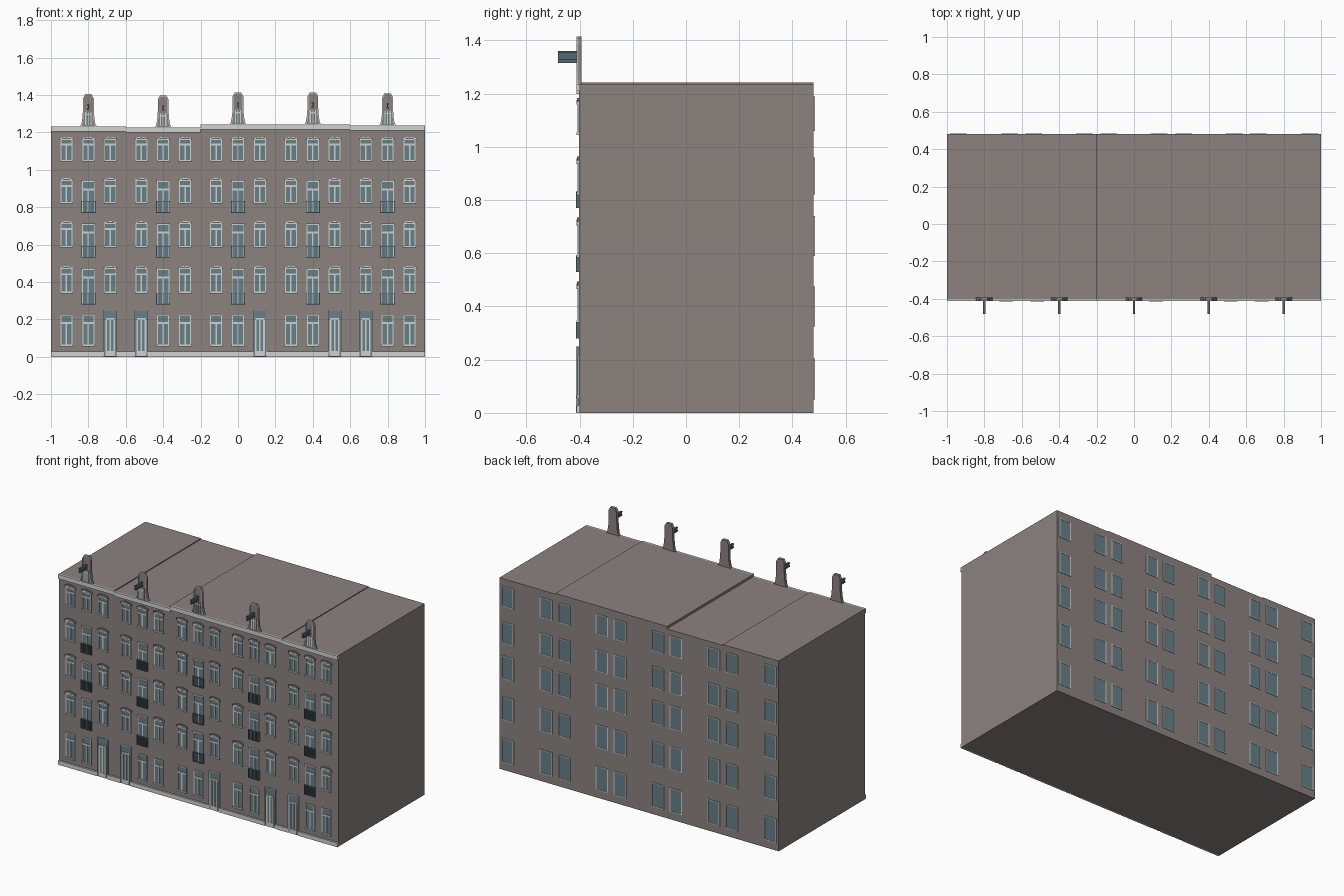
import bpy, bmesh, math

if "Cube" in bpy.data.objects:
    bpy.data.objects.remove(bpy.data.objects["Cube"])

FRONT, BACK = -0.402, 0.48


def material(name, r, g, b):
    m = bpy.data.materials.new(name)
    m.diffuse_color = (r, g, b, 1)
    m.use_nodes = True
    m.node_tree.nodes["Principled BSDF"].inputs["Base Color"].default_value = m.diffuse_color
    return m


BRICK = material("brick", 0.265, 0.225, 0.213)
TRIM = material("pale_trim", 0.62, 0.65, 0.62)
GLASS = material("glass", 0.135, 0.215, 0.25)
METAL = material("dark_metal", 0.09, 0.14, 0.165)

parts = {}


def part(name, mat):
    """Mesh under construction for one named part."""
    if name not in parts:
        parts[name] = (bmesh.new(), mat)
    return parts[name][0]


def prism(bm, pts, y0, y1):
    """Extrude an xz outline between two depths."""
    a = [bm.verts.new((x, y0, z)) for x, z in pts]
    b = [bm.verts.new((x, y1, z)) for x, z in pts]
    bm.faces.new(a)
    bm.faces.new(b[::-1])
    for i in range(len(pts)):
        j = (i + 1) % len(pts)
        bm.faces.new((a[i], b[i], b[j], a[j]))


def box(bm, x0, x1, z0, z1, y0, y1):
    prism(bm, [(x0, z0), (x1, z0), (x1, z1), (x0, z1)], y0, y1)


def arch(bm, x, z, w, rise, thick, depth):
    """Curved lintel centred on x with its ends at z."""
    n = 6
    t = [-1 + 2 * i / n for i in range(n + 1)]
    for s, e in zip(t, t[1:]):
        zs, ze = z + rise * (1 - s * s), z + rise * (1 - e * e)
        prism(bm, [(x + s * w, zs), (x + e * w, ze), (x + e * w, ze + thick),
                   (x + s * w, zs + thick)], FRONT - depth, FRONT)


def frame(bm, x, z0, z1, w, t, depth, transom=None):
    """Outer frame, centre mullion and transom of an opening."""
    y = FRONT - depth
    for s in (-1, 1):
        xc = x + s * (w - t / 2)
        box(bm, xc - t / 2, xc + t / 2, z0, z1, y, FRONT)
    box(bm, x - w + t, x + w - t, z1 - t, z1, y, FRONT)
    if transom:
        box(bm, x - w + t, x + w - t, transom - 0.005, transom + 0.005, y, FRONT)
        box(bm, x - 0.004, x + 0.004, z0, transom - 0.005, y, FRONT)


def window(x, z0, z1, lintel):
    w = 0.032
    box(part("front_window_glass", GLASS), x - w, x + w, z0, z1, FRONT - 0.003, FRONT)
    f = part("front_window_frames", TRIM)
    frame(f, x, z0, z1, w, 0.005, 0.006, z0 + (z1 - z0) * 0.74)
    box(f, x - w - 0.002, x + w + 0.002, z0 - 0.006, z0 + 0.003, FRONT - 0.010, FRONT)
    if lintel:
        arch(part("window_lintels", TRIM), x, z1 - 0.006, w + 0.005, 0.010, 0.007, 0.010)
        arch(part("brick_arches", BRICK), x, z1 + 0.001, w + 0.007, 0.010, 0.008, 0.008)


def balcony_door(x, z0, z1):
    w = 0.033
    box(part("balcony_door_glass", GLASS), x - w, x + w, z0, z1, FRONT - 0.003, FRONT)
    frame(part("balcony_door_frames", TRIM), x, z0, z1, w, 0.004, 0.005, z1 - 0.045)
    box(part("balcony_door_frames", TRIM), x - w - 0.003, x + w + 0.003,
        z1 - 0.004, z1 + 0.005, FRONT - 0.010, FRONT)
    # railing of thin bars between two rails
    r = part("balcony_railings", METAL)
    for z in (z0, z0 + 0.058):
        box(r, x - 0.037, x + 0.037, z, z + 0.004, FRONT - 0.011, FRONT - 0.005)
    for i in range(11):
        xb = x - 0.0355 + i * 0.0071
        box(r, xb - 0.0012, xb + 0.0012, z0 + 0.004, z0 + 0.058, FRONT - 0.010, FRONT - 0.007)
    for s in (-1, 1):
        xc = x + s * 0.036
        box(r, xc - 0.0015, xc + 0.0015, z0, z0 + 0.062, FRONT - 0.011, FRONT)


def entrance(x):
    w, top = 0.037, 0.25
    box(part("entrance_glass", GLASS), x - w, x + w, 0.002, top, FRONT - 0.008, FRONT)
    f = part("entrance_frames", TRIM)
    frame(f, x, 0.002, top, w, 0.004, 0.012)
    # pale panelled leaf with narrow glazing
    box(f, x - 0.024, x + 0.024, 0.198, 0.207, FRONT - 0.011, FRONT)
    for xc in (-0.022, 0, 0.022):
        box(f, x + xc - 0.0045, x + xc + 0.0045, 0.012, 0.198, FRONT - 0.011, FRONT)
    box(f, x - 0.026, x + 0.026, 0.002, 0.03, FRONT - 0.011, FRONT)


def gable(x, h):
    side = [(0.044, 0), (0.037, 0.015), (0.032, 0.045), (0.029, 0.085),
            (0.029, 0.150), (0.017, 0.172)]
    outline = [(x + a, h + b) for a, b in side] + [(x - a, h + b) for a, b in side[::-1]]
    prism(part("hoist_gables", BRICK), outline, -0.408, -0.392)
    # pale edging following both sides and the cap
    e = part("gable_edging", TRIM)
    for (x0, z0), (x1, z1) in zip(outline, outline[1:]):
        k = 0.82
        prism(e, [(x0, z0), (x1, z1), (x + (x1 - x) * k, z1 - 0.005 * (z1 > h + 0.16)),
                  (x + (x0 - x) * k, z0 - 0.005 * (z0 > h + 0.16))], -0.412, -0.408)
    box(part("gable_windows", GLASS), x - 0.014, x + 0.014, h + 0.008, h + 0.078, -0.410, -0.408)
    for xc in (-0.014, 0, 0.014):
        box(e, x + xc - 0.003, x + xc + 0.003, h + 0.008, h + 0.078, -0.412, -0.408)
    box(e, x - 0.017, x + 0.017, h + 0.060, h + 0.067, -0.412, -0.408)
    # hoist beam
    b = part("hoist_beams", METAL)
    box(b, x - 0.006, x + 0.006, h + 0.090, h + 0.097, -0.482, -0.408)
    box(b, x - 0.003, x + 0.003, h + 0.097, h + 0.111, -0.482, -0.408)
    box(b, x - 0.006, x + 0.006, h + 0.111, h + 0.118, -0.482, -0.408)


# Stepped shell of the five joined houses
heights = [1.232, 1.226, 1.242, 1.242, 1.237]
profile = [(-1, 0), (1, 0), (1, heights[4]), (0.6, heights[4]), (0.6, heights[3]),
           (-0.2, heights[2]), (-0.2, heights[1]), (-0.6, heights[1]),
           (-0.6, heights[0]), (-1, heights[0])]
prism(part("walls_and_roof", BRICK), profile, FRONT, BACK)

# Front floors: sill and head of normal windows, foot of the balcony door
floors = [(0.345, 0.475, 0.28), (0.59, 0.715, 0.53), (0.825, 0.945, 0.77)]
door_side = [1, -1, 1, 1, -1]
for i, h in enumerate(heights):
    cx = -0.8 + 0.4 * i
    box(part("cornice", TRIM), cx - 0.2, cx + 0.2, h - 0.028, h, -0.412, FRONT)
    gable(cx, h)
    for s in (-1, 0, 1):
        x = cx + s * 0.117
        window(x, 1.05, 1.165, True)
        for z0, z1, foot in floors:
            if s:
                window(x, z0, z1, True)
            else:
                balcony_door(x, foot, z1 - 0.006)
        if s == door_side[i]:
            entrance(x)
        else:
            window(x, 0.062, 0.222, False)

# Plinth strips between the entrances
edges = [-1]
for i, s in enumerate(door_side):
    d = -0.8 + 0.4 * i + s * 0.117
    edges += [d - 0.037, d + 0.037]
edges.append(1)
for x0, x1 in zip(edges[::2], edges[1::2]):
    box(part("plinth", TRIM), x0, x1, 0, 0.027, -0.412, FRONT)

# Rear windows
for xr in (0.135, 0.265, 0.535, 0.665, 0.94):
    for x in (-xr, xr):
        for z0, z1 in ((0.05, 0.205), (0.325, 0.475), (0.59, 0.74), (0.82, 0.96), (1.06, 1.19)):
            box(part("rear_window_glass", GLASS), x - 0.042, x + 0.042, z0, z1, BACK, BACK + 0.002)
            f = part("rear_window_frames", TRIM)
            for s in (-1, 1):
                xc = x + s * 0.041
                box(f, xc - 0.003, xc + 0.003, z0, z1, BACK, BACK + 0.004)
            for z in (z0, z1 - 0.005):
                box(f, x - 0.038, x + 0.038, z, z + 0.005, BACK, BACK + 0.004)

# Turn every collected part into an object
for name, (bm, mat) in parts.items():
    bmesh.ops.recalc_face_normals(bm, faces=bm.faces)
    me = bpy.data.meshes.new(name)
    bm.to_mesh(me)
    bm.free()
    me.materials.append(mat)
    bpy.context.collection.objects.link(bpy.data.objects.new(name, me))
